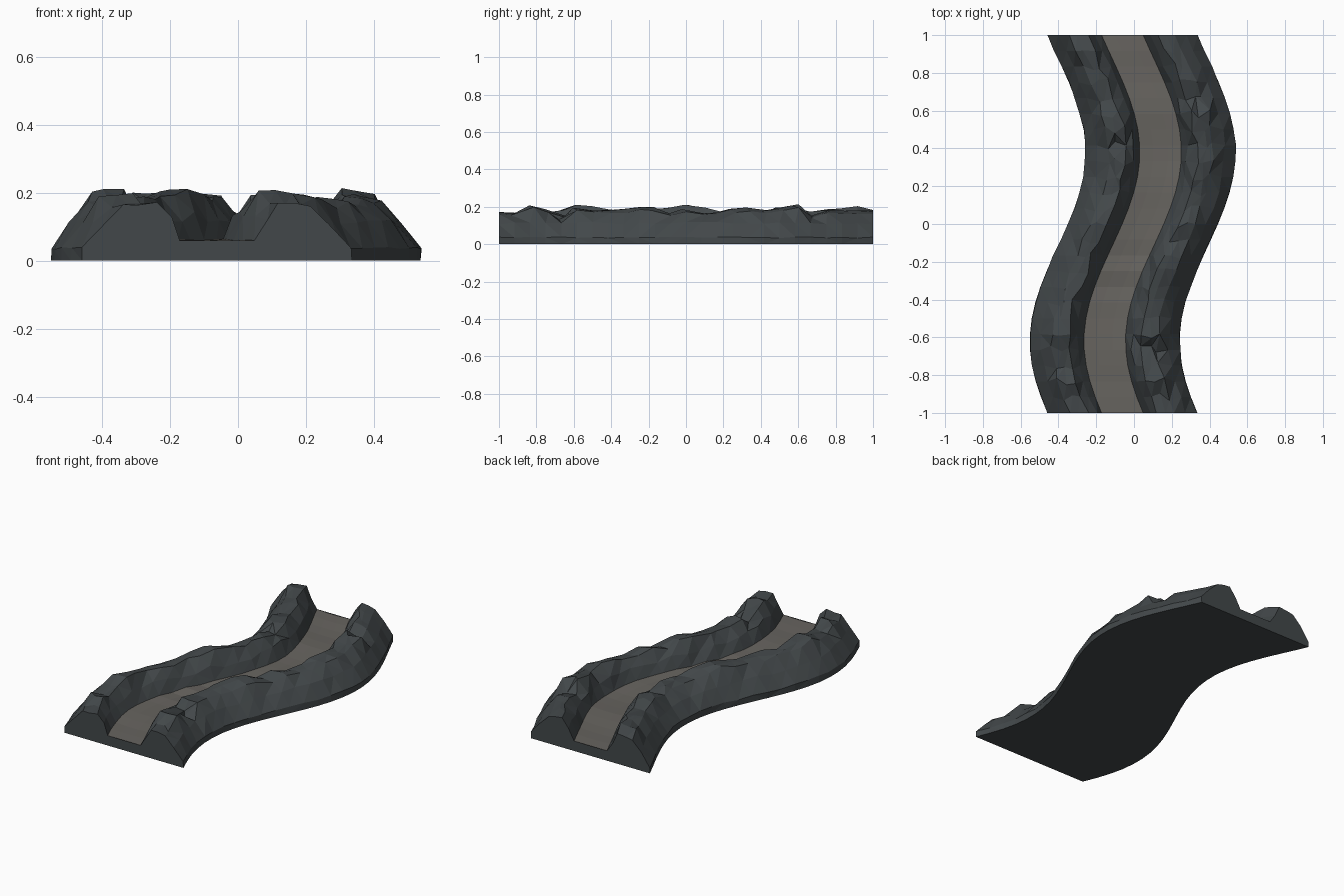
import bpy, bmesh, math, random

if "Cube" in bpy.data.objects:
    bpy.data.objects.remove(bpy.data.objects["Cube"])

random.seed(7)
ROWS = 24

# Ridge heights along the track, from the front end to the back end
RIDGE = [.172, .165, .21, .19, .18, .208, .20, .185, .185, .20, .20, .192, .213,
         .195, .172, .185, .195, .182, .195, .21, .178, .185, .19, .205, .182]
# Which bank carries the full height at each row (L, R or B for both)
HIGH = "BBRRLLLBBRRLLLBBRRBRLBLLB"


def centre(y):
    return -.007 + .148 * math.sin(math.pi * (y + .12))


def jitter(a):
    return random.uniform(-a, a)


def material(name, colour):
    m = bpy.data.materials.new(name)
    m.diffuse_color = (*colour, 1)
    m.use_nodes = True
    m.node_tree.nodes["Principled BSDF"].inputs["Base Color"].default_value = m.diffuse_color
    return m


def loft(name, sections, mat, caps=False):
    bm = bmesh.new()
    rows = [[bm.verts.new(p) for p in s] for s in sections]
    for a, b in zip(rows, rows[1:]):
        for i in range(len(a) - 1):
            bm.faces.new((a[i], a[i + 1], b[i + 1], b[i]))
    if caps:
        bm.faces.new(rows[0])
        bm.faces.new(rows[-1][::-1])
    bmesh.ops.recalc_face_normals(bm, faces=bm.faces)
    # Split the uneven rock quads into flat facets
    bmesh.ops.triangulate(bm, faces=[f for f in bm.faces if len(f.verts) == 4],
                          quad_method='SHORT_EDGE')
    me = bpy.data.meshes.new(name)
    bm.to_mesh(me)
    bm.free()
    me.materials.append(mat)
    ob = bpy.data.objects.new(name, me)
    bpy.context.collection.objects.link(ob)
    return ob


def bank(side, y, top, road_z, end):
    """One rocky bank in section, from the road edge out to the ground."""
    c = centre(y)
    k = 0 if end else 1
    profile = [
        (.11, road_z, 0, 0),
        (.142, .128, .010, .016),
        (.19, top, .014, .004),
        (.235, top - .003, .012, .006),
        (.278, top - .012, .014, .008),
        (.338, .112, .008, .008),
        (.397, .036, .004, .004),
        (.397, 0, 0, 0),
    ]
    pts = []
    for i, (off, z, jx, jz) in enumerate(profile):
        dy = jitter(.022) * k if 1 < i < 5 else 0
        pts.append((c + side * (off + jitter(jx)), y + dy, z + jitter(jz)))
    return pts


rock = material("dark_rock", (.055, .064, .068))
dirt = material("track_dirt", (.135, .127, .115))

body, road = [], []
for r in range(ROWS + 1):
    y = -1 + 2 * r / ROWS
    end = r in (0, ROWS)
    rz = .06 + (0 if end else jitter(.005))
    low = RIDGE[r] - random.uniform(.01, .035)
    left = RIDGE[r] if HIGH[r] in "LB" else low
    right = RIDGE[r] if HIGH[r] in "RB" else low
    lp = bank(-1, y, left, rz, end)
    rp = bank(1, y, right, rz, end)
    body.append(lp + rp[::-1])
    c = centre(y)
    road.append([lp[0], (c - .04, y, rz - .004), (c + .04, y, rz - .004), rp[0]])

# Both banks with the flat underside
loft("rock_banks", body, rock, caps=True)
# Winding track floor
track = loft("track_floor", road, dirt)
if track.data.polygons[0].normal.z < 0:
    track.data.flip_normals()
